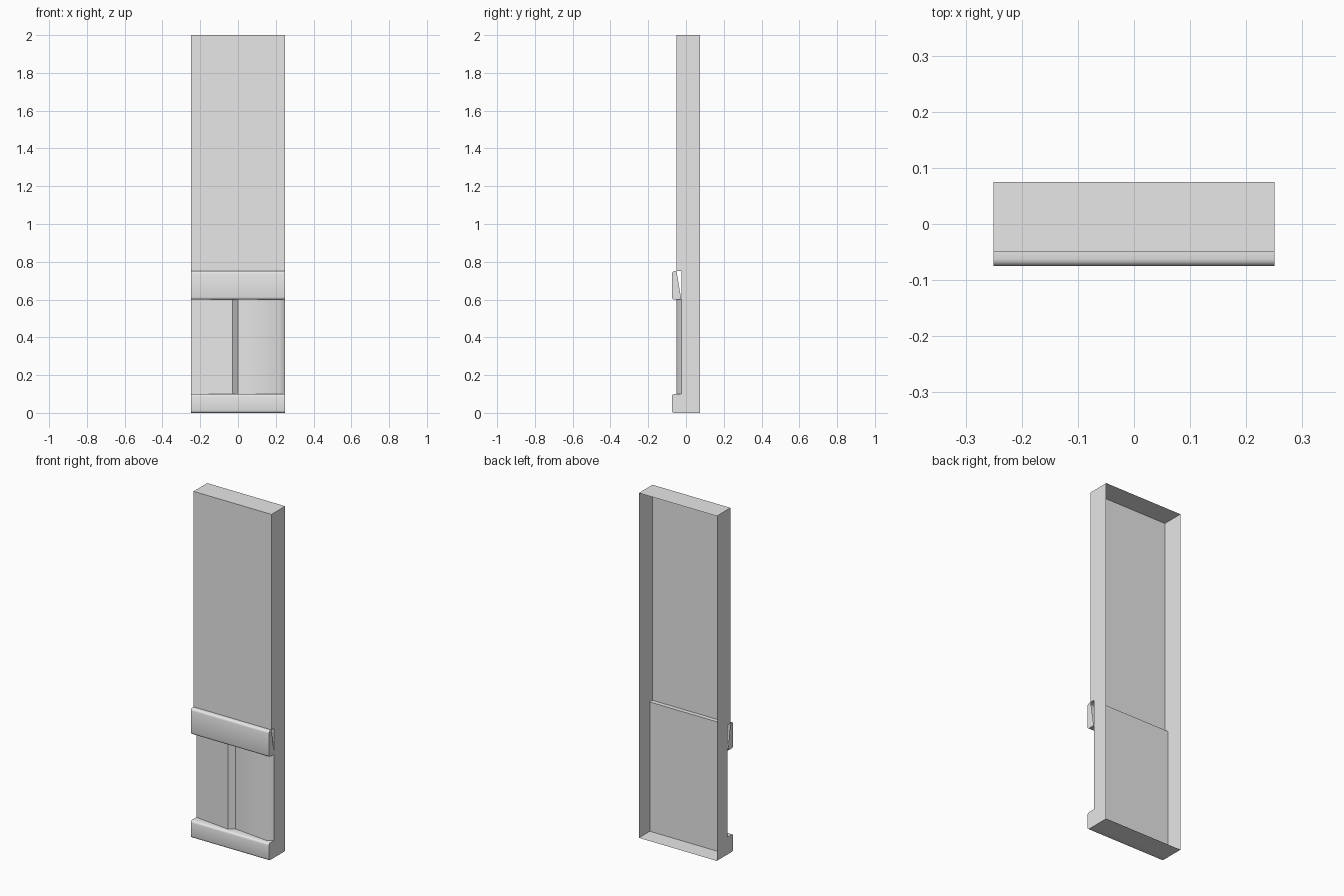
import bpy
import bmesh
import math

cube = bpy.data.objects.get("Cube")
if cube:
    bpy.data.objects.remove(cube, do_unlink=True)

# One plain grey for the whole wall panel
GREY = (0.8, 0.8, 0.8, 1.0)
plaster = bpy.data.materials.new("plain_grey")
plaster.use_nodes = True
plaster.diffuse_color = GREY
plaster.node_tree.nodes["Principled BSDF"].inputs["Base Color"].default_value = GREY

HALF_W = 0.25                                # half the panel width
BACK, FACE, INSET, PROUD = 0.075, -0.05, -0.025, -0.075
TOP, RAIL_TOP, RAIL_LOW, BASE_TOP = 2.0, 0.75, 0.6, 0.1
ROUND = 0.0125                               # trim edge radius


def sweep(name, profile, place, lo, hi, caps=True, smooth_angle=None):
    """Extrude an open profile between lo and hi, optionally capping the ends."""
    bm = bmesh.new()
    start = [bm.verts.new(place(p, lo)) for p in profile]
    end = [bm.verts.new(place(p, hi)) for p in profile]
    for i in range(len(profile) - 1):
        bm.faces.new((start[i], start[i + 1], end[i + 1], end[i]))
    if caps:
        bm.faces.new(start[::-1])
        bm.faces.new(end)
    mesh = bpy.data.meshes.new(name)
    for face in bm.faces:
        face.smooth = smooth_angle is not None
    bm.to_mesh(mesh)
    bm.free()
    if smooth_angle is not None:
        mesh.set_sharp_from_angle(angle=math.radians(smooth_angle))
    mesh.materials.append(plaster)
    obj = bpy.data.objects.new(name, mesh)
    bpy.context.collection.objects.link(obj)
    return obj


def along_x(p, t):
    return (t, p[0], p[1])


def along_z(p, t):
    return (p[0], p[1], t)


def rounded_trim(back_top, top, bottom, steps=3):
    """Side profile of a moulding with rounded front edges, from top to bottom."""
    points = [(back_top, top)]
    for centre_z, first in ((top - ROUND, 90), (bottom + ROUND, 180)):
        for i in range(steps + 1):
            a = math.radians(first + 90 * i / steps)
            points.append((PROUD + ROUND + ROUND * math.cos(a),
                           centre_z + ROUND * math.sin(a)))
    points.append((INSET, bottom))
    return points


# Hollow wall, open at the back, with the lower part set back
sweep("wall_shell",
      [(BACK, TOP), (FACE, TOP), (FACE, RAIL_TOP), (INSET, RAIL_TOP),
       (INSET, 0), (BACK, 0)],
      along_x, -HALF_W, HALF_W)

# Middle rail and skirting
sweep("middle_rail", rounded_trim(FACE, RAIL_TOP, RAIL_LOW),
      along_x, -HALF_W, HALF_W, smooth_angle=40)
sweep("skirting", rounded_trim(INSET, BASE_TOP, 0),
      along_x, -HALF_W, HALF_W, smooth_angle=40)

# Two overlapping planks between the trims, each rising to a ridge
for name, x, smooth in (("right_plank", -HALF_W, None), ("left_plank", 0, 180)):
    sweep(name, [(x, INSET), (x + 0.22, FACE), (x + 0.25, INSET)],
          along_z, BASE_TOP, RAIL_LOW, caps=False, smooth_angle=smooth)
